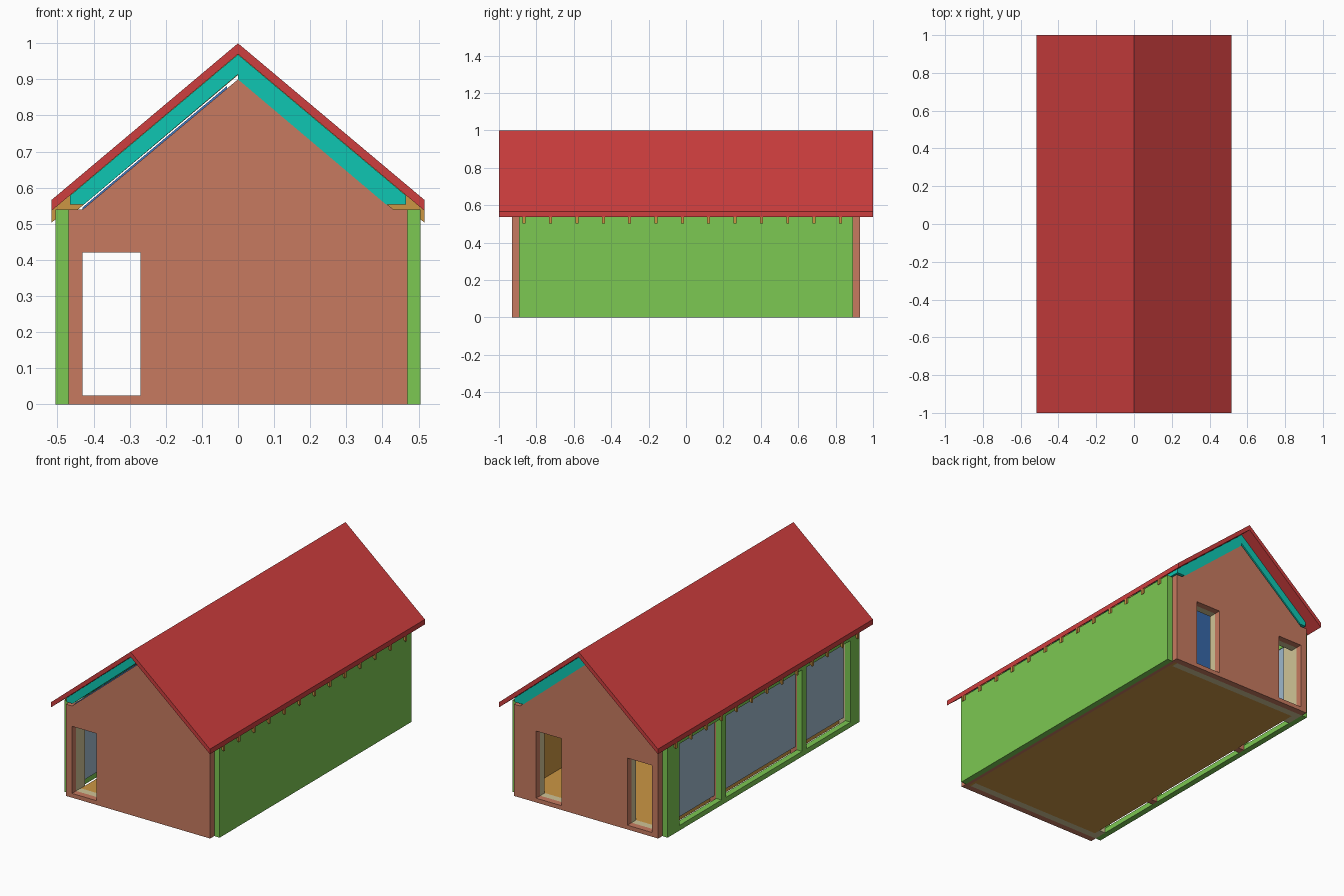
import bpy, bmesh

if "Cube" in bpy.data.objects:
    bpy.data.objects.remove(bpy.data.objects["Cube"], do_unlink=True)


def srgb(c):
    c /= 255
    return c / 12.92 if c <= 0.04045 else ((c + 0.055) / 1.055) ** 2.4


def material(name, *rgb):
    m = bpy.data.materials.new(name)
    col = [srgb(c) for c in rgb] + [1]
    m.use_nodes = True
    m.diffuse_color = col
    m.node_tree.nodes["Principled BSDF"].inputs["Base Color"].default_value = col
    return m


RED = material("roof red", 205, 62, 62)
GREEN = material("cladding green", 124, 200, 82)
BRICK = material("brick brown", 199, 122, 96)
TEAL = material("insulation teal", 14, 198, 178)
GOLD = material("timber gold", 204, 150, 68)
TAN = material("lining tan", 208, 196, 150)
GLASS = material("pale blue glass", 158, 184, 204)
BLUE = material("ceiling blue", 65, 120, 195)


def prism(name, profile, y0, y1, mat):
    """Extrude an x-z profile along y."""
    bm = bmesh.new()
    face = bm.faces.new([bm.verts.new((x, y0, z)) for x, z in profile])
    ext = bmesh.ops.extrude_face_region(bm, geom=[face])
    moved = [v for v in ext["geom"] if isinstance(v, bmesh.types.BMVert)]
    bmesh.ops.translate(bm, verts=moved, vec=(0, y1 - y0, 0))
    bmesh.ops.recalc_face_normals(bm, faces=bm.faces)
    me = bpy.data.meshes.new(name)
    bm.to_mesh(me)
    bm.free()
    me.materials.append(mat)
    ob = bpy.data.objects.new(name, me)
    bpy.context.scene.collection.objects.link(ob)
    return ob


def box(name, x, y, z, mat):
    return prism(name, [(x[0], z[0]), (x[1], z[0]), (x[1], z[1]), (x[0], z[1])], *y, mat)


def cut(ob, cutter):
    mod = ob.modifiers.new("opening", "BOOLEAN")
    mod.operation, mod.solver, mod.object = "DIFFERENCE", "EXACT", cutter
    bpy.context.view_layer.objects.active = ob
    bpy.ops.object.modifier_apply(modifier=mod.name)
    bpy.data.objects.remove(cutter, do_unlink=True)


SLOPE = 0.84
EAVE, WALL, PLATE = 0.517, 0.47, 0.54


def roof_z(x, depth):
    return 1 - depth - SLOPE * abs(x)


def slope_band(side, x0, x1, top, bottom):
    """Profile of a layer lying parallel to one roof slope."""
    return [(side * x0, roof_z(x0, top)), (side * x1, roof_z(x1, top)),
            (side * x1, roof_z(x1, bottom)), (side * x0, roof_z(x0, bottom))]


# Roof covering
prism("roof_covering", [(0, 1), (EAVE, roof_z(EAVE, 0)), (EAVE, roof_z(EAVE, 0.03)),
      (0, 0.97), (-EAVE, roof_z(EAVE, 0.03)), (-EAVE, roof_z(EAVE, 0))], -1, 1, RED)

# Rafters, insulation and ceiling on each slope
for side, label, depth in ((1, "left", 0.102), (-1, "right", 0.088)):
    seat = (1 - depth - PLATE) / SLOPE
    rafter = [(0, 0.97), (EAVE, roof_z(EAVE, 0.03)), (EAVE, 0.503),
              (WALL, PLATE), (seat, PLATE), (0, 1 - depth)]
    for i in range(13):
        y = -0.865 + i * 0.1409
        prism(f"{label}_rafter_{i + 1}", [(side * x, z) for x, z in rafter],
              y - 0.008, y + 0.008, GOLD)
    low = PLATE + 0.014
    batt = [(0, 0.969), (0.465, roof_z(0.465, 0.031)), (0.465, low),
            ((1 - depth - low) / SLOPE, low), (0, 1.002 - depth)]
    prism(f"{label}_insulation", [(side * x, z) for x, z in batt], -0.93, 0.93, TEAL)
    lining = (0.103, 0.109) if side > 0 else (0.093, 0.1)
    prism(f"{label}_ceiling", slope_band(side, 0.03, 0.43, *lining), -0.9, 0.9, BLUE)

# Gable walls with a tan inner leaf, cut by door openings
gable = [(-WALL, 0), (WALL, 0), (WALL, PLATE), (0.43, PLATE),
         (0, 0.9), (-0.43, PLATE), (-WALL, PLATE)]
inner = [(-0.435, 0), (0.435, 0), (0.435, PLATE - 0.02), (0, 0.875), (-0.435, PLATE - 0.02)]
for side, label, doors in ((-1, "front", [(-0.43, -0.27)]),
                           (1, "back", [(-0.43, -0.27), (0.16, 0.325)])):
    leaves = [prism(f"{label}_gable", gable, side * 0.93, side * 0.892, BRICK),
              prism(f"{label}_gable_lining", inner, side * 0.892, side * 0.85, TAN)]
    for leaf in leaves:
        for door in doors:
            cut(leaf, box("cutter", door, (side * 0.8, side * 1.0), (0.025, 0.42), BRICK))

# Floor
box("floor", (-0.43, 0.435), (-0.85, 0.85), (0, 0.024), GOLD)

# Solid side wall in three layers
SPAN = (-0.892, 0.892)
box("left_wall_cladding", (WALL, 0.505), SPAN, (0, PLATE), GREEN)
box("left_wall_core", (0.45, WALL), SPAN, (0, PLATE), BRICK)
box("left_wall_lining", (0.435, 0.45), SPAN, (0, PLATE), GOLD)

# Glazed side wall: outer frame
OUTER = (-0.505, -WALL)
box("right_sill", OUTER, SPAN, (0, 0.03), GREEN)
box("right_head", OUTER, SPAN, (0.51, PLATE), GREEN)
posts = [(-0.892, -0.81), (-0.40, -0.36), (0.35, 0.39), (0.78, 0.892)]
for i, post in enumerate(posts):
    box(f"right_post_{i + 1}", OUTER, post, (0.03, 0.51), GREEN)
    if i in (1, 2):
        box(f"right_stud_{i + 1}", (-WALL, -0.43), post, (0, PLATE), BRICK)

# Inner corner linings and glass panes
box("front_corner_lining", (-WALL, -0.43), (-0.892, -0.81), (0, PLATE), TAN)
box("back_corner_lining", (-WALL, -0.43), (0.78, 0.892), (0, PLATE), TAN)
for i in range(3):
    box(f"glass_pane_{i + 1}", (-0.46, -0.45), (posts[i][1], posts[i + 1][0]),
        (0.045, 0.49), GLASS)
